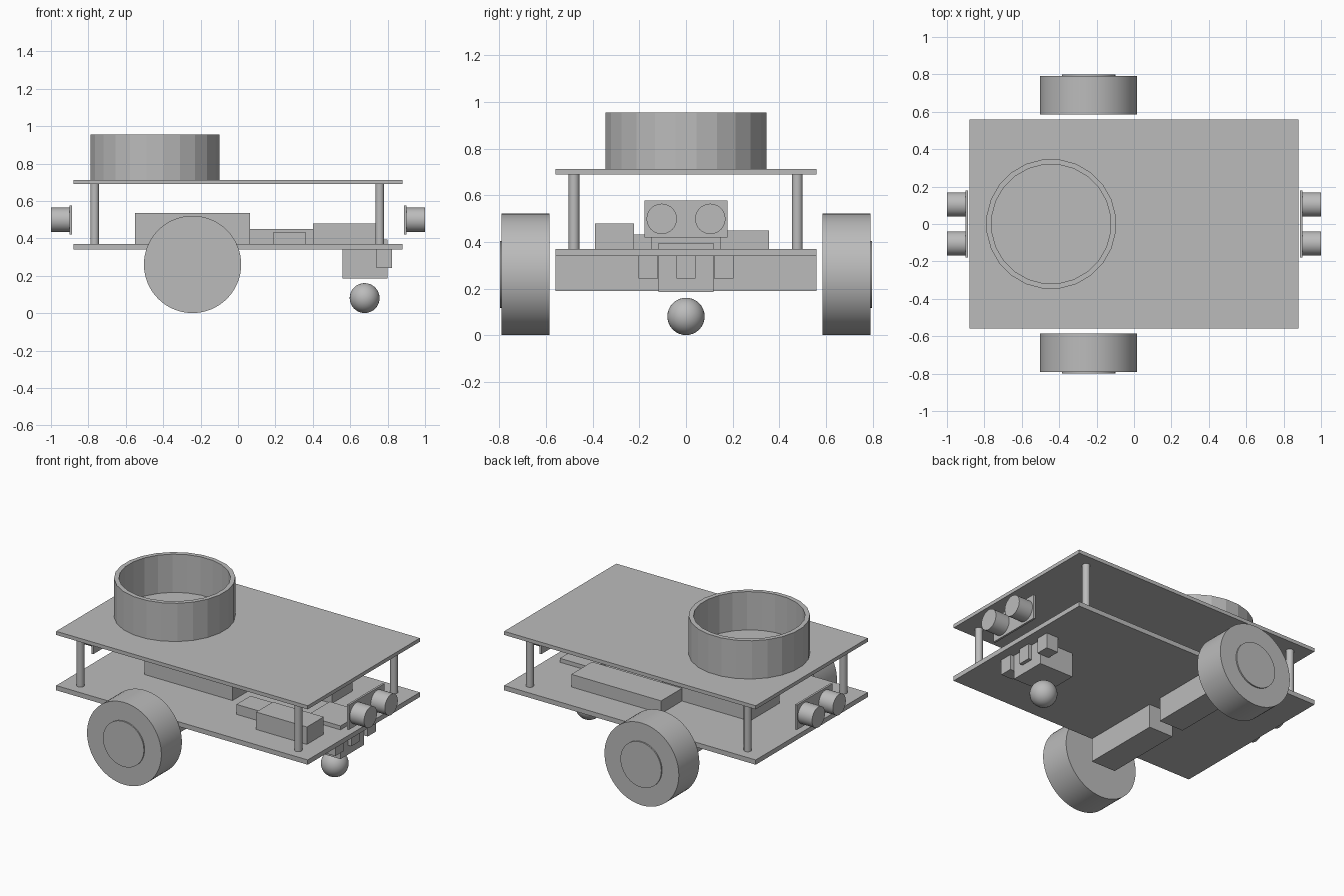
import bpy, bmesh, math
from mathutils import Matrix, Vector

cube = bpy.data.objects.get("Cube")
if cube:
    bpy.data.objects.remove(cube, do_unlink=True)

grey = bpy.data.materials.new("plain grey")
grey.use_nodes = True
colour = (0.5, 0.5, 0.5, 1)
grey.diffuse_color = colour
grey.node_tree.nodes["Principled BSDF"].inputs["Base Color"].default_value = colour


def finish(name, bm, smooth=False):
    mesh = bpy.data.meshes.new(name)
    bmesh.ops.recalc_face_normals(bm, faces=bm.faces)
    bm.to_mesh(mesh)
    bm.free()
    mesh.materials.append(grey)
    obj = bpy.data.objects.new(name, mesh)
    bpy.context.collection.objects.link(obj)
    if smooth:
        bpy.ops.object.select_all(action="DESELECT")
        obj.select_set(True)
        bpy.context.view_layer.objects.active = obj
        bpy.ops.object.shade_smooth_by_angle(angle=math.radians(30))
    return obj


def box(name, x, y, z):
    """Box from (low, high) pairs on each axis."""
    bm = bmesh.new()
    bmesh.ops.create_cube(bm, size=1)
    for v in bm.verts:
        v.co = Vector([(a + b) / 2 + c * (b - a) for (a, b), c in zip((x, y, z), v.co)])
    return finish(name, bm)


def rod(name, start, end, radius, sides=48):
    """Smooth cylinder between two points."""
    start, end = Vector(start), Vector(end)
    axis = end - start
    turn = axis.to_track_quat("Z", "Y").to_matrix().to_4x4()
    bm = bmesh.new()
    bmesh.ops.create_cone(bm, cap_ends=True, segments=sides, radius1=radius, radius2=radius,
                          depth=axis.length, matrix=Matrix.Translation((start + end) / 2) @ turn)
    return finish(name, bm, True)


def ring(name, x, outer, inner, low, high, sides):
    """Flat-sided open tube."""
    bm = bmesh.new()
    loops = []
    for r, z in ((outer, low), (outer, high), (inner, high), (inner, low)):
        angles = [math.tau * (i + 0.5) / sides for i in range(sides)]
        loops.append([bm.verts.new((x + r * math.cos(a), r * math.sin(a), z)) for a in angles])
    for k in range(4):
        a, b = loops[k], loops[(k + 1) % 4]
        for i in range(sides):
            j = (i + 1) % sides
            bm.faces.new((a[i], a[j], b[j], b[i]))
    return finish(name, bm)


# Decks and the posts between them
box("lower_deck", (-0.88, 0.88), (-0.56, 0.56), (0.34, 0.37))
box("upper_deck", (-0.88, 0.88), (-0.56, 0.56), (0.69, 0.713))
for x in (-0.766, 0.758):
    for y in (-0.48, 0.477):
        rod("post", (x, y, 0.37), (x, y, 0.69), 0.023, 24)

# Open round holder on the upper deck
ring("round_holder", -0.443, 0.348, 0.32, 0.713, 0.955, 24)

# Wheels, hubs and motors on both sides
wheel_x, wheel_z = -0.243, 0.261
for s in (-1, 1):
    rod("wheel", (wheel_x, s * 0.585, wheel_z), (wheel_x, s * 0.79, wheel_z), 0.26, 64)
    rod("hub", (wheel_x, s * 0.7, wheel_z), (wheel_x, s * 0.798, wheel_z), 0.143)
    box("motor", (-0.325, -0.155), sorted((s * 0.045, s * 0.56)), (0.19, 0.34))

# Caster block through the lower deck, with its ball
box("caster_block", (0.56, 0.80), (-0.118, 0.118), (0.185, 0.395))
bm = bmesh.new()
bmesh.ops.create_uvsphere(bm, u_segments=32, v_segments=16, radius=0.08,
                          matrix=Matrix.Translation((0.677, 0, 0.081)))
finish("caster_ball", bm, True)

# Line sensors under the front edge
for y in (-0.162, 0, 0.162):
    box("line_sensor", (0.74, 0.823), (y - 0.041, y + 0.041), (0.243, 0.34))

# Electronics on the lower deck
box("battery_box", (-0.55, 0.065), (-0.147, 0.147), (0.37, 0.537))
box("controller_board", (-0.075, 0.554), (0.147, 0.355), (0.37, 0.45))
box("driver_board", (0.4, 0.755), (-0.39, -0.222), (0.37, 0.48))
box("small_board", (0.19, 0.36), (-0.287, -0.147), (0.37, 0.433))

# Twin-barrel distance sensors at both ends
for s in (-1, 1):
    box("sensor_plate", sorted((s * 0.888, s * 0.901)), (-0.178, 0.178), (0.42, 0.577))
    for y in (-0.104, 0.104):
        rod("sensor_barrel", (s * 0.9, y, 0.499), (s * 1.0, y, 0.499), 0.065, 32)
